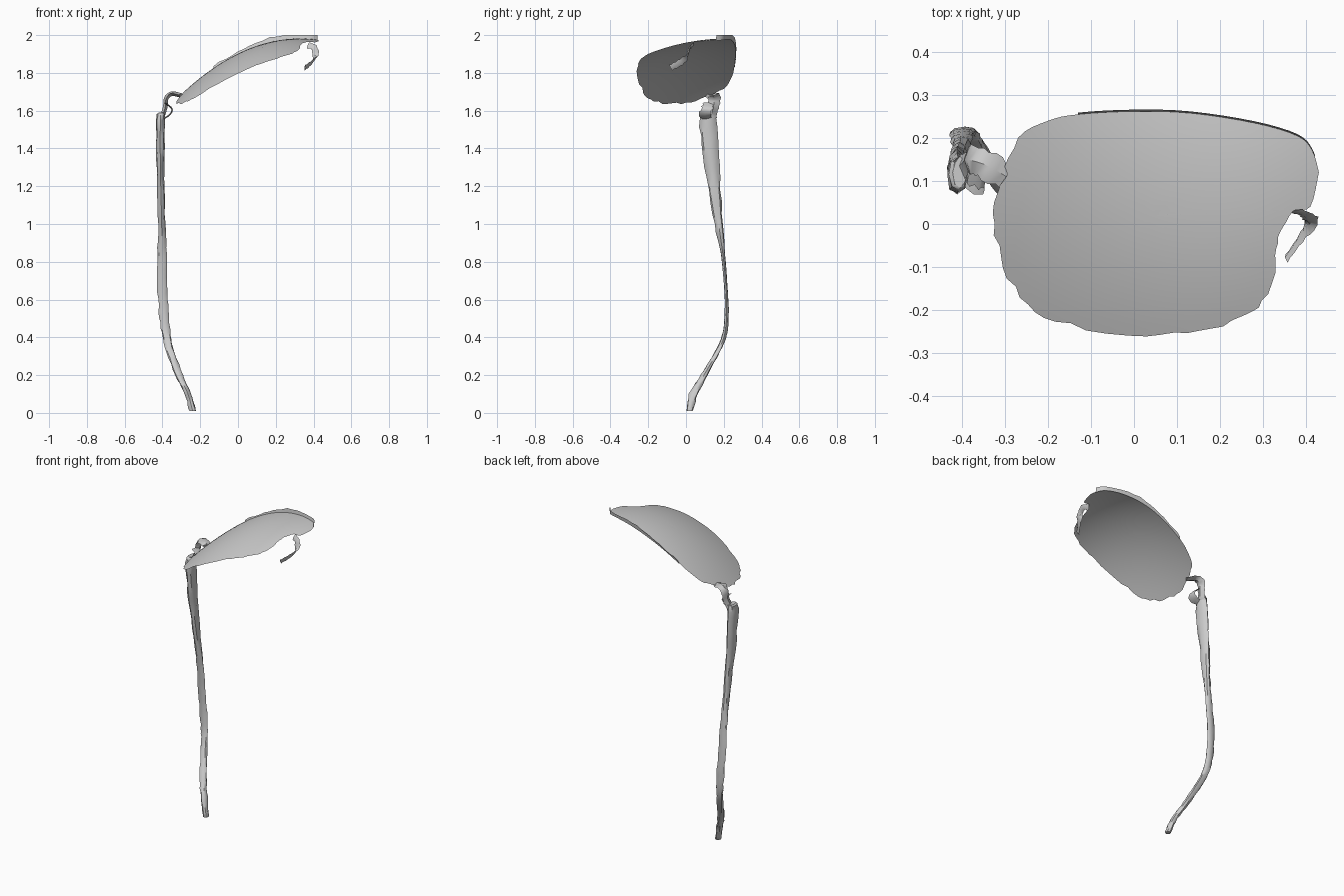
import bpy, bmesh, math, random
from mathutils import Vector

random.seed(4)
cube = bpy.data.objects.get("Cube")
if cube:
    bpy.data.objects.remove(cube)

grey = bpy.data.materials.new("plain grey")
grey.use_nodes = True
grey.diffuse_color = (0.6, 0.6, 0.6, 1)
grey.node_tree.nodes["Principled BSDF"].inputs["Base Color"].default_value = (0.6, 0.6, 0.6, 1)


def finish(name, bm, angle=40):
    bmesh.ops.recalc_face_normals(bm, faces=bm.faces)
    mesh = bpy.data.meshes.new(name)
    bm.to_mesh(mesh)
    bm.free()
    obj = bpy.data.objects.new(name, mesh)
    bpy.context.collection.objects.link(obj)
    mesh.materials.append(grey)
    bpy.ops.object.select_all(action='DESELECT')
    obj.select_set(True)
    bpy.context.view_layer.objects.active = obj
    bpy.ops.object.shade_smooth_by_angle(angle=math.radians(angle))
    return obj


def resample(pts, steps):
    """Evenly subdivide each span with a Catmull-Rom curve."""
    pts = [Vector(p) for p in pts]
    ext = [pts[0]] + pts + [pts[-1]]
    out = []
    for a, b, c, d in zip(ext, ext[1:], ext[2:], ext[3:]):
        for i in range(steps):
            t = i / steps
            out.append(0.5 * (2 * b + (c - a) * t + (2 * a - 5 * b + 4 * c - d) * t * t
                              + (3 * b - a - 3 * c + d) * t ** 3))
    return out + [pts[-1]]


def bridge(bm, rows, closed):
    for r, s in zip(rows, rows[1:]):
        n = len(r)
        for i in range(n if closed else n - 1):
            j = (i + 1) % n
            bm.faces.new((r[i], r[j], s[j], s[i]))


def lens_z(x, y):
    return 1.88 + 0.49 * x - 0.75 * x * x + 0.2 * y - 0.46 * y * y


# Lens: one domed sheet with a ragged rim
outline = [(.43, .12), (.41, .04), (.37, .03), (.34, -.03), (.33, -.09), (.30, -.18),
           (.25, -.22), (.15, -.245), (.03, -.26), (-.15, -.235), (-.25, -.19),
           (-.30, -.1), (-.323, 0), (-.31, .1), (-.27, .2), (-.2, .24), (-.13, .255),
           (0, .262), (.13, .258), (.28, .235), (.38, .205), (.415, .17), (.43, .12)]
rim = resample(outline, 4)[:-1]
centre = Vector((.04, .02))
bm = bmesh.new()
rows = []
for k in range(1, 13):
    row = []
    for p in rim:
        ragged = k == 12 and p.y < .2 and p.x < .35
        f = k / 12 + (random.uniform(-.02, .02) if ragged else 0)
        q = centre + (p - centre) * f
        row.append(bm.verts.new((q.x, q.y, lens_z(q.x, q.y))))
    rows.append(row)
bridge(bm, rows, True)
hub = bm.verts.new((centre.x, centre.y, lens_z(*centre)))
for i, v in enumerate(rows[0]):
    bm.faces.new((hub, v, rows[0][(i + 1) % len(rim)]))
finish("lens", bm)

# Upper rim lip: narrow torn strip standing on the back edge of the lens
bm = bmesh.new()
edge = [p for p in rim if p.y > .15 and p.x > -.14]
low, high = [], []
for p in edge:
    z = lens_z(p.x, p.y)
    rise = .012 + .06 * max(0, p.x) + random.uniform(-.005, .005)
    low.append(bm.verts.new((p.x, p.y, z - .004)))
    high.append(bm.verts.new((p.x, p.y + .004, min(2, z + rise))))
bridge(bm, [low, high], False)
finish("rim_lip", bm)


def loft(name, stations, steps, rough, sides=8):
    """Squashed horizontal rings: z, centre x, centre y, half width x, half width y."""
    bm = bmesh.new()
    rows = []
    for z, x, y, wx, wy in resample(stations, steps):
        row = []
        for i in range(sides):
            a = 2 * math.pi * i / sides
            j = 1 + random.uniform(-rough, rough)
            row.append(bm.verts.new((x + wx * j * math.cos(a), y + wy * j * math.sin(a), z)))
        rows.append(row)
    bridge(bm, rows, True)
    bm.faces.new(rows[0])
    bm.faces.new(rows[-1])
    return finish(name, bm)


# Temple arm: broad at the hinge, curling inward at the ear end
loft("temple_arm", [
    (0.01, -.24, .018, .018, .016), (.1, -.265, .04, .018, .024),
    (.2, -.312, .095, .02, .018), (.35, -.365, .18, .022, .014),
    (.45, -.385, .21, .024, .012), (.6, -.397, .215, .026, .01),
    (.8, -.402, .2, .025, .01), (1, -.404, .173, .019, .022),
    (1.3, -.411, .138, .021, .038), (1.55, -.411, .115, .023, .044),
    (1.59, -.405, .12, .016, .034)], 5, .14)


def ribbon(name, path, across, width, thick, steps=4):
    """Thin torn strip following a path."""
    bm = bmesh.new()
    rows = []
    pts = resample(path, steps)
    for i, p in enumerate(pts):
        along = (pts[min(i + 1, len(pts) - 1)] - pts[max(i - 1, 0)]).normalized()
        out = along.cross(Vector(across)).normalized()
        side = out.cross(along)
        w = width * random.uniform(.8, 1.15) / 2
        rows.append([bm.verts.new(p + side * w * s + out * thick * t)
                     for s, t in ((-1, 0), (0, 1), (1, 0), (0, -1))])
    bridge(bm, rows, True)
    bm.faces.new(rows[0])
    bm.faces.new(rows[-1])
    return finish(name, bm)


# Hinge joining the lens to the arm, with a broken flap
ribbon("hinge", [(-.3, .11, 1.68), (-.35, .14, 1.69), (-.38, .15, 1.665), (-.385, .145, 1.62),
                 (-.4, .13, 1.57)], (0, 1, 0), .065, .012)
ribbon("hinge_flap", [(-.385, .12, 1.64), (-.35, .11, 1.61), (-.36, .1, 1.58),
                      (-.39, .11, 1.56)], (0, 1, 0), .06, .004)

# Nose pad: small hooked strip under the inner edge
ribbon("nose_pad", [(.37, .035, 1.945), (.402, .02, 1.935), (.411, .005, 1.89),
                    (.39, -.03, 1.855), (.355, -.08, 1.828)], (.5, .3, .8), .035, .005)
